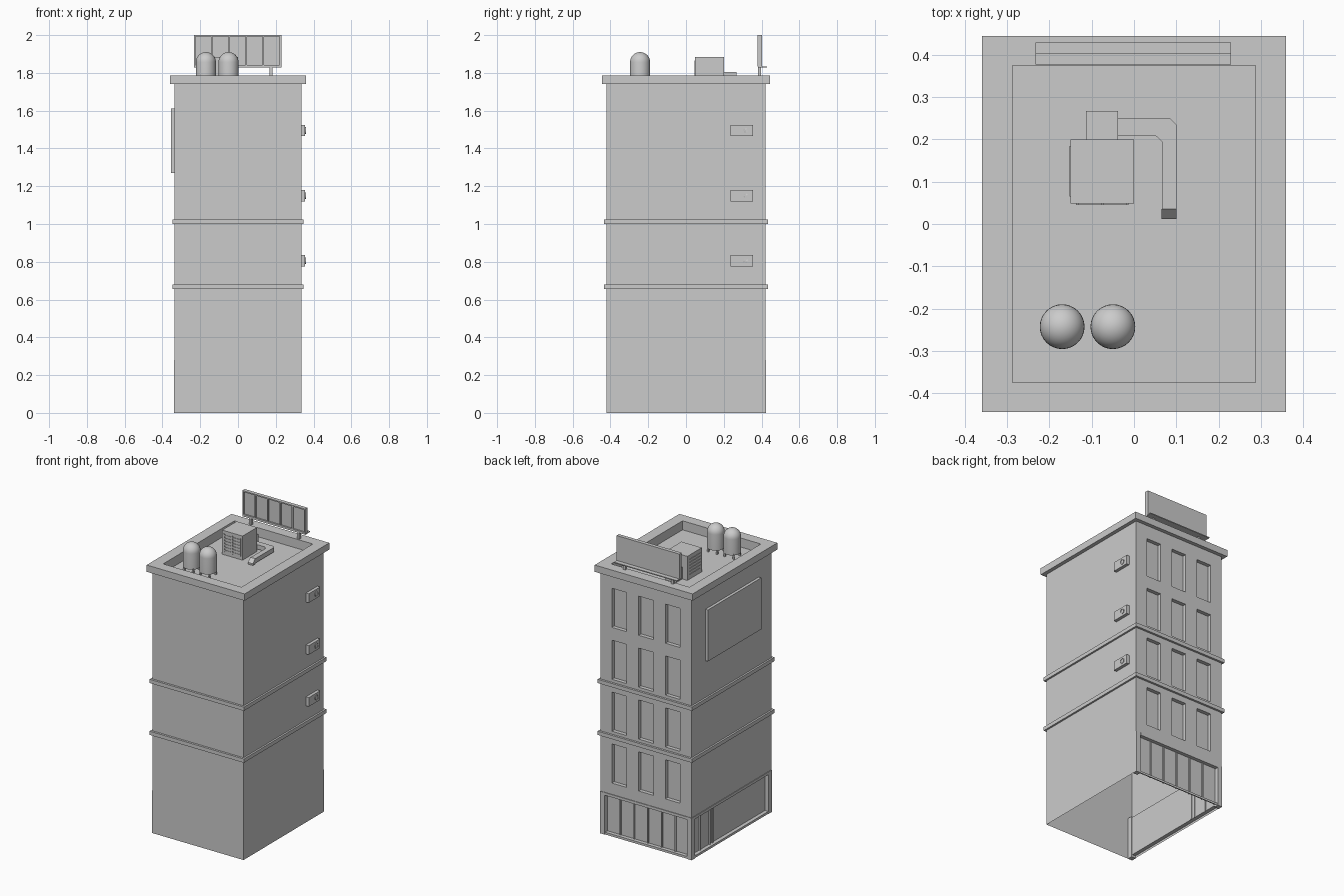
import bpy, bmesh, math
from mathutils import Vector

if "Cube" in bpy.data.objects:
    bpy.data.objects.remove(bpy.data.objects["Cube"])

def finish(name, bm, smooth=False):
    bmesh.ops.remove_doubles(bm, verts=bm.verts, dist=1e-5)
    bmesh.ops.recalc_face_normals(bm, faces=bm.faces)
    me = bpy.data.meshes.new(name)
    bm.to_mesh(me)
    bm.free()
    ob = bpy.data.objects.new(name, me)
    bpy.context.collection.objects.link(ob)
    if smooth:
        bpy.context.view_layer.objects.active = ob
        ob.select_set(True)
        bpy.ops.object.shade_smooth_by_angle(angle=math.radians(35))
        ob.select_set(False)
    return ob

def face(bm, pts):
    return bm.faces.new([bm.verts.new(p) for p in pts])

def add_box(bm, x, y, z):
    m = bmesh.ops.create_cube(bm, size=1)["verts"]
    for v in m:
        v.co = Vector([(a + b) / 2 + c * (b - a) for (a, b), c in zip((x, y, z), v.co)])

def boxes(name, specs):
    bm = bmesh.new()
    for s in specs:
        add_box(bm, *s)
    return finish(name, bm)

def loft(name, loops, closed=False, cap=False):
    """Rectangular loops (half x, half y, z) joined in order."""
    bm = bmesh.new()
    rings = [[bm.verts.new((sx * hx, sy * hy, z)) for sx, sy in ((-1, -1), (1, -1), (1, 1), (-1, 1))]
             for hx, hy, z in loops]
    pairs = list(zip(rings, rings[1:])) + ([(rings[-1], rings[0])] if closed else [])
    for a, b in pairs:
        for i in range(4):
            j = (i + 1) % 4
            bm.faces.new((a[i], a[j], b[j], b[i]))
    if cap:
        bm.faces.new(rings[-1])
    return finish(name, bm)

def prism(name, pts, mapper, lo, hi):
    bm = bmesh.new()
    f = face(bm, [mapper(p, lo) for p in pts])
    off = Vector(mapper(pts[0], hi)) - Vector(mapper(pts[0], lo))
    r = bmesh.ops.extrude_face_region(bm, geom=[f])["geom"]
    face(bm, [mapper(p, lo) for p in pts]) if not f.is_valid else None
    bmesh.ops.translate(bm, vec=off, verts=[g for g in r if isinstance(g, bmesh.types.BMVert)])
    return finish(name, bm)

def recessed_wall(bm, half, top, openings, depth, mapper):
    """Wall on a grid; cells inside an opening (u0,u1,v0,v1) are pushed in."""
    us = sorted({-half, half, *[u for o in openings for u in o[:2]]})
    vs = sorted({0, top, *[v for o in openings for v in o[2:]]})
    def d(i, j):
        if not (0 <= i < len(us) - 1 and 0 <= j < len(vs) - 1):
            return 0
        u, v = (us[i] + us[i + 1]) / 2, (vs[j] + vs[j + 1]) / 2
        return depth if any(a < u < b and c < v < e for a, b, c, e in openings) else 0
    for i in range(len(us) - 1):
        for j in range(len(vs) - 1):
            a, b, c, e, k = us[i], us[i + 1], vs[j], vs[j + 1], d(i, j)
            face(bm, [mapper(*p, k) for p in ((a, c), (b, c), (b, e), (a, e))])
            for n, p, q in ((d(i + 1, j), (b, c), (b, e)), (d(i, j + 1), (a, e), (b, e))):
                if n != k:
                    face(bm, [mapper(*p, k), mapper(*q, k), mapper(*q, n), mapper(*p, n)])

HX, HY, TOP = 0.335, 0.42, 1.74

# Building shell, open underneath, with window and shopfront recesses
bm = bmesh.new()
wins = [(x - 0.054, x + 0.054, z, z + 0.26) for x in (-0.197, 0, 0.197)
        for z in (0.355, 0.70, 1.045, 1.39)]
recessed_wall(bm, HX, TOP, wins + [(-0.305, 0.305, 0.015, 0.275)], 0.025,
              lambda u, v, d: (u, HY - d, v))
recessed_wall(bm, HY, TOP, [(-0.39, 0.39, 0.015, 0.275)], 0.025,
              lambda u, v, d: (-HX + d, u, v))
face(bm, [(-HX, -HY, 0), (HX, -HY, 0), (HX, -HY, TOP), (-HX, -HY, TOP)])
face(bm, [(HX, -HY, 0), (HX, HY, 0), (HX, HY, TOP), (HX, -HY, TOP)])
finish("building_walls", bm)

# Cornice, parapet and sunken roof
loft("cornice_and_roof", [(HX, HY, 1.74), (0.36, 0.445, 1.74), (0.36, 0.445, 1.785),
                          (0.288, 0.375, 1.785), (0.288, 0.375, 1.725)], cap=True)
# String courses
for i, z in enumerate((0.655, 1.0)):
    loft(f"string_course_{i}", [(0.334, 0.419, z), (0.347, 0.434, z), (0.347, 0.434, z + 0.025),
                                (0.334, 0.419, z + 0.025)], closed=True)

# Shopfront pillars, lintels and mullions
boxes("shop_pillars", [((x, x + 0.033), (y, y + 0.033), (0, 0.28))
                       for x, y in ((-0.338, 0.39), (0.302, 0.39), (-0.338, -0.419))])
boxes("shop_lintels", [((-0.305, 0.302), (0.40, 0.424), (0.262, 0.28)),
                       ((-0.339, -0.32), (-0.386, 0.39), (0.262, 0.28))])
boxes("shop_mullions",
      [((x - 0.004, x + 0.004), (0.39, 0.403), (0.015, 0.27))
       for x in [-0.305 + 0.61 * i / 6 for i in range(1, 6)]] +
      [((-0.318, -0.305), (y - 0.004, y + 0.004), (0.015, 0.27)) for y in (0.30, 0.20, 0.17)])

# Wall sign on the left side
boxes("wall_sign", [((-0.354, -0.33), (-0.285, 0.275), (1.27, 1.612))])

# Air conditioners on the right wall, with a fan ring and blades
for i, z in enumerate((0.805, 1.15, 1.495)):
    boxes(f"wall_conditioner_{i}", [((0.33, 0.356), (0.235, 0.355), (z - 0.03, z + 0.03))])
    bm = bmesh.new()
    N = 16
    prof = [(0.018, 0.355), (0.018, 0.36), (0.014, 0.36), (0.014, 0.3565), (0.0, 0.3565)]
    def ring_pt(r, x, k):
        a = 2 * math.pi * k / N
        return (x, 0.315 + r * math.cos(a), z + r * math.sin(a))
    for (r0, x0), (r1, x1) in zip(prof, prof[1:]):
        for k in range(N):
            pts = [ring_pt(r0, x0, k), ring_pt(r0, x0, k + 1), ring_pt(r1, x1, k + 1)]
            face(bm, pts + ([ring_pt(r1, x1, k)] if r1 else []))
    for k in range(4):
        b = 4 * k + i
        face(bm, [ring_pt(0.001, 0.359, b), ring_pt(0.013, 0.359, b), ring_pt(0.013, 0.357, b + 2)])
    finish(f"conditioner_fan_{i}", bm)

# Water tanks: domed cylinders on four legs
for i, cx in enumerate((-0.17, -0.05)):
    bm = bmesh.new()
    N, R, cy = 32, 0.053, -0.243
    prof = [(0, 1.752), (R, 1.752)] + [
        (R * math.cos(t * math.pi / 16), 1.857 + R * math.sin(t * math.pi / 16)) for t in range(8)] + [(0, 1.91)]
    vs = [bm.verts.new((cx + r, cy, z)) for r, z in prof]
    es = [bm.edges.new(p) for p in zip(vs, vs[1:])]
    bmesh.ops.spin(bm, geom=vs + es, cent=(cx, cy, 0), axis=(0, 0, 1), angle=2 * math.pi, steps=N)
    finish(f"water_tank_{i}", bm, True)
    boxes(f"tank_legs_{i}", [((cx + a - 0.005, cx + a + 0.005), (cy + b - 0.005, cy + b + 0.005), (1.722, 1.76))
                             for a in (-0.033, 0.033) for b in (-0.033, 0.033)])

# Rooftop plant unit with louvres on the front and left
boxes("plant_unit", [((-0.15, 0), (0.048, 0.2), (1.722, 1.885)),
                     ((-0.113, -0.038), (0.2, 0.267), (1.722, 1.805))])
boxes("plant_louvres", [((-0.135, -0.015), (0.045, 0.05), (z, z + 0.008))
                        for z in [1.75 + 0.02 * k for k in range(6)]] +
      [((-0.153, -0.148), (0.065, 0.185), (z, z + 0.008)) for z in [1.75 + 0.02 * k for k in range(6)]] +
      [((x, x + 0.006), (0.045, 0.05), (1.745, 1.865)) for x in (-0.137, -0.078, -0.019)])

# Bent duct with sloped outlet
prism("roof_duct", [(-0.038, 0.25), (0.085, 0.25), (0.1, 0.235), (0.1, 0.036), (0.066, 0.036),
                    (0.066, 0.195), (0.05, 0.21), (-0.038, 0.21)],
      lambda p, h: (p[0], p[1], h), 1.735, 1.765)
prism("duct_outlet", [(0.036, 1.767), (0.036, 1.73), (0.012, 1.73), (0.012, 1.742)],
      lambda p, h: (h, p[0], p[1]), 0.065, 0.101)

# Billboard: panel, rear ribs and frame, walkway, feet
boxes("billboard_panel", [((-0.233, 0.229), (0.388, 0.403), (1.835, 2.0))])
boxes("billboard_ribs", [((x - 0.004, x + 0.004), (0.378, 0.39), (1.835, 2.0))
                         for x in [-0.229 + 0.454 * k / 5 for k in range(6)]] +
      [((-0.233, 0.229), (0.378, 0.39), (z, z + 0.008)) for z in (1.835, 1.992)])
boxes("billboard_walkway", [((-0.233, 0.229), (0.38, 0.43), (1.828, 1.834))])
boxes("billboard_feet", [((x - 0.008, x + 0.008), (0.38, 0.398), (1.78, 1.84)) for x in (-0.177, 0.175)])
